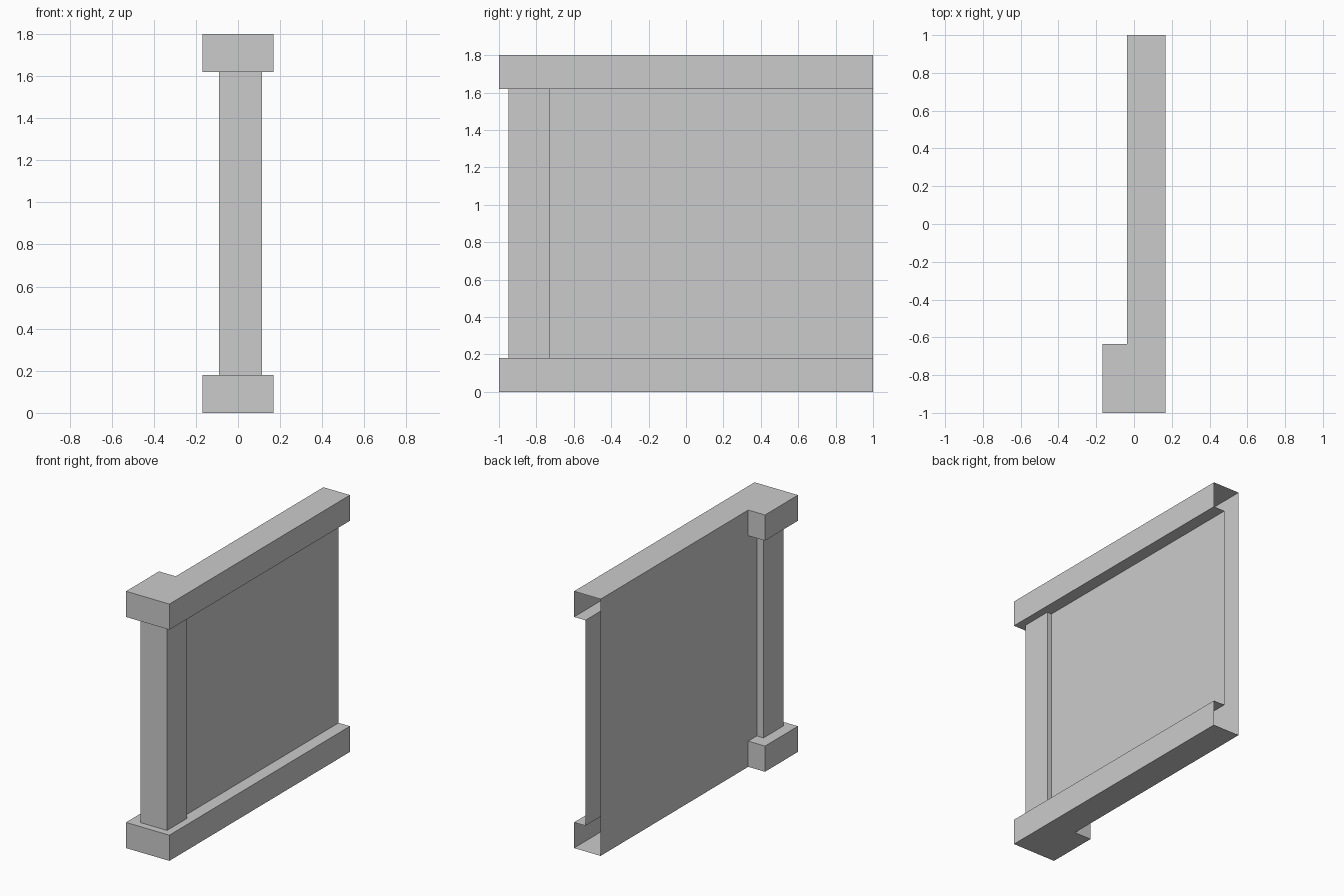
import bpy, bmesh

if "Cube" in bpy.data.objects:
    bpy.data.objects.remove(bpy.data.objects["Cube"])

H, RAIL = 1.8, 0.18          # full height, rail height

# Plan outlines (clockwise from above, both open at the y = 1 end)
back = [(-0.038, -0.635), (-0.038, 1)]
rail_plan = [(0.168, 1), (0.168, -1), (-0.168, -1), (-0.168, -0.635)] + back
wall_plan = [(0.08, 1), (0.08, -0.73), (0.115, -0.73), (0.115, -0.95),
             (-0.09, -0.95), (-0.09, -0.73), (-0.038, -0.73)] + back
# Ledge between the rail edge and the post / recessed panel
ledge_plan = rail_plan[:5] + wall_plan[6::-1]

bm = bmesh.new()


def face(points, flip=False):
    verts = [bm.verts.new(p) for p in points]
    bm.faces.new(verts[::-1] if flip else verts)


def strip(plan, z0, z1):
    """Upright sheet following an open plan outline, facing outward."""
    for (ax, ay), (bx, by) in zip(plan, plan[1:]):
        face([(bx, by, z0), (ax, ay, z0), (ax, ay, z1), (bx, by, z1)])


def flat(plan, z, up):
    face([(x, y, z) for x, y in plan], flip=up)


# Post with recessed front panel and flush back panel
strip(wall_plan, RAIL, H - RAIL)

# Lower and upper rails: sides, outer cap, ledge
for edge, ledge, upper in ((0, RAIL, False), (H, H - RAIL, True)):
    strip(rail_plan, min(edge, ledge), max(edge, ledge))
    flat(rail_plan, edge, upper)
    flat(ledge_plan, ledge, not upper)

# Weld into one hollow shell
bmesh.ops.remove_doubles(bm, verts=bm.verts, dist=0.0005)
mesh = bpy.data.meshes.new("wall_section")
bm.to_mesh(mesh)
bm.free()
bpy.context.collection.objects.link(bpy.data.objects.new("wall_section", mesh))
